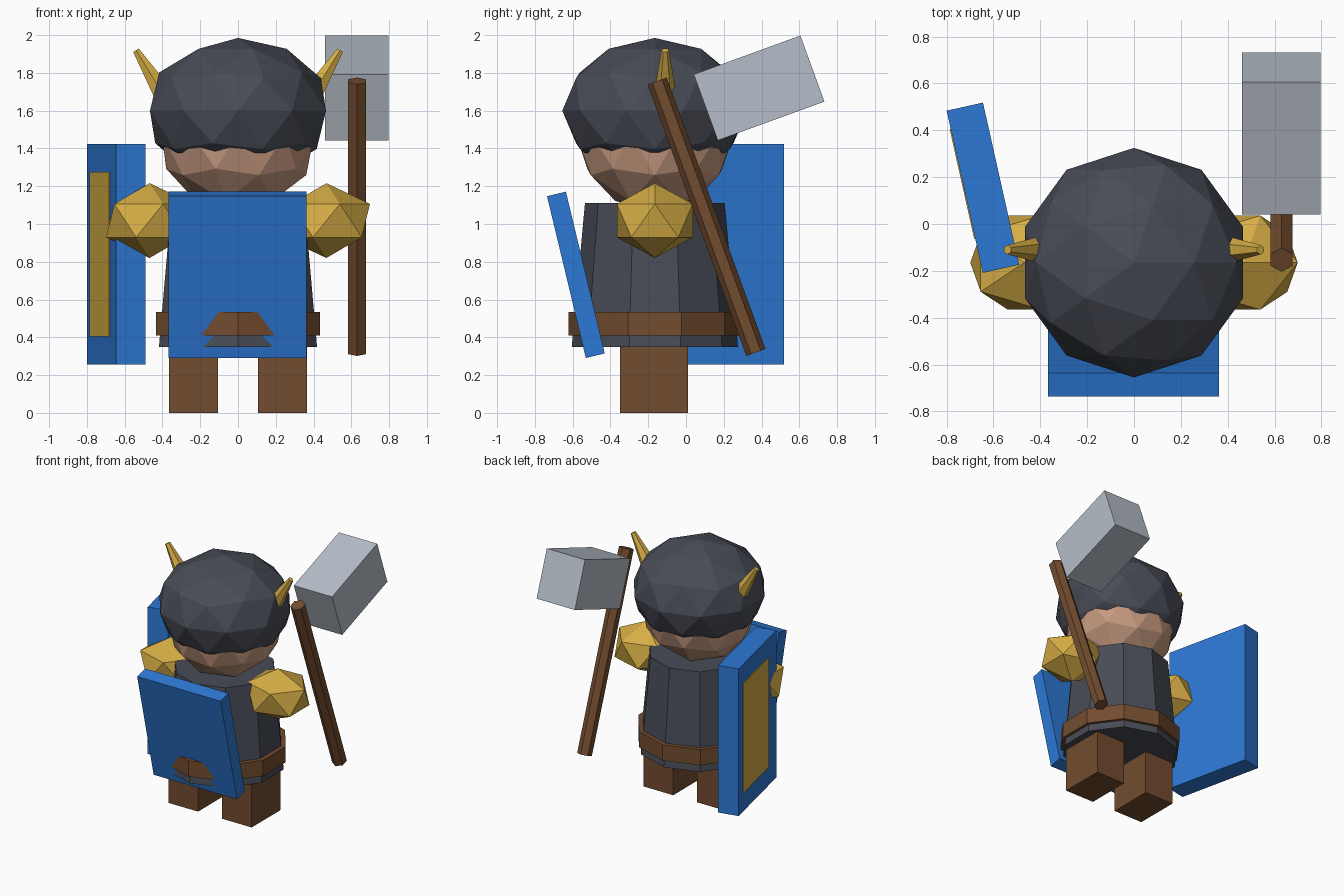
import bpy, bmesh
from math import radians
from mathutils import Vector, Matrix, Euler

cube = bpy.data.objects.get("Cube")
if cube:
    bpy.data.objects.remove(cube, do_unlink=True)


def material(name, r, g, b):
    m = bpy.data.materials.new(name)
    m.use_nodes = True
    m.diffuse_color = (r, g, b, 1)
    m.node_tree.nodes["Principled BSDF"].inputs["Base Color"].default_value = (r, g, b, 1)
    return m


blue = material("blue", 0.026, 0.188, 0.66)
gold = material("gold", 0.67, 0.42, 0.06)
brown = material("brown", 0.17, 0.072, 0.028)
charcoal = material("charcoal", 0.065, 0.072, 0.093)
skin = material("skin", 0.58, 0.33, 0.22)
steel = material("steel", 0.47, 0.515, 0.58)

MID_Y = -0.165  # depth of the figure's centre line


def place(name, bm, mat, loc, rot=None):
    """Turn a bmesh into a flat-shaded object."""
    mesh = bpy.data.meshes.new(name)
    bm.to_mesh(mesh)
    bm.free()
    mesh.materials.append(mat)
    obj = bpy.data.objects.new(name, mesh)
    obj.location = loc
    if rot:
        obj.rotation_euler = rot
    bpy.context.collection.objects.link(obj)
    return obj


def box(name, mat, loc, size, rot=None):
    bm = bmesh.new()
    bmesh.ops.create_cube(bm, size=1, matrix=Matrix.Diagonal((*size, 1)))
    return place(name, bm, mat, loc, rot)


def ball(name, mat, loc, radii, detail):
    bm = bmesh.new()
    bmesh.ops.create_icosphere(bm, subdivisions=detail, radius=1,
                               matrix=Matrix.Diagonal((*radii, 1)))
    return place(name, bm, mat, loc)


def cone(name, mat, start, end, r1, r2, sides):
    """Tapered prism between two points."""
    start, end = Vector(start), Vector(end)
    axis = end - start
    bm = bmesh.new()
    bmesh.ops.create_cone(bm, cap_ends=True, segments=sides,
                          radius1=r1, radius2=r2, depth=axis.length)
    turn = Vector((0, 0, 1)).rotation_difference(axis).to_euler()
    return place(name, bm, mat, (start + end) / 2, turn)


# Body and belt
cone("torso", charcoal, (0, MID_Y, 0.35), (0, MID_Y, 1.11), 0.44, 0.37, 10)
cone("belt", brown, (0, MID_Y, 0.41), (0, MID_Y, 0.535), 0.457, 0.457, 10)

# Head and helmet
ball("head", skin, (0, MID_Y, 1.48), (0.425, 0.42, 0.42), 2)
ball("helmet", charcoal, (0, MID_Y, 1.6), (0.49, 0.49, 0.385), 2)

# Paired parts
for side, label in ((1, "left"), (-1, "right")):
    box(label + "_leg", brown, (side * 0.235, -0.17, 0.2), (0.26, 0.36, 0.4))
    ball(label + "_shoulder", gold, (side * 0.468, MID_Y, 1.018), (0.258, 0.236, 0.198), 1)
    cone(label + "_horn", gold, (side * 0.385, -0.11, 1.67), (side * 0.54, -0.11, 1.92),
         0.062, 0.02, 6)

# Tilted plate on the chest
box("front_plate", blue, (-0.003, -0.583, 0.731), (0.73, 0.103, 0.881), (radians(13.5), 0, 0))

# Shield with inlaid panel on its outer face
shield_turn = Euler((0, 0, radians(12.6)))
shield_at = Vector((-0.645, 0.155, 0.84))
box("shield", blue, shield_at, (0.159, 0.709, 1.165), shield_turn)
offset = Vector((-0.08, 0.035, 0))
offset.rotate(shield_turn)
box("shield_panel", gold, shield_at + offset, (0.008, 0.48, 0.87), shield_turn)

# Hammer
cone("hammer_handle", brown, (0.63, 0.37, 0.32), (0.63, -0.153, 1.757), 0.054, 0.054, 6)
box("hammer_head", steel, (0.628, 0.387, 1.72), (0.335, 0.601, 0.372), (radians(20), 0, 0))
